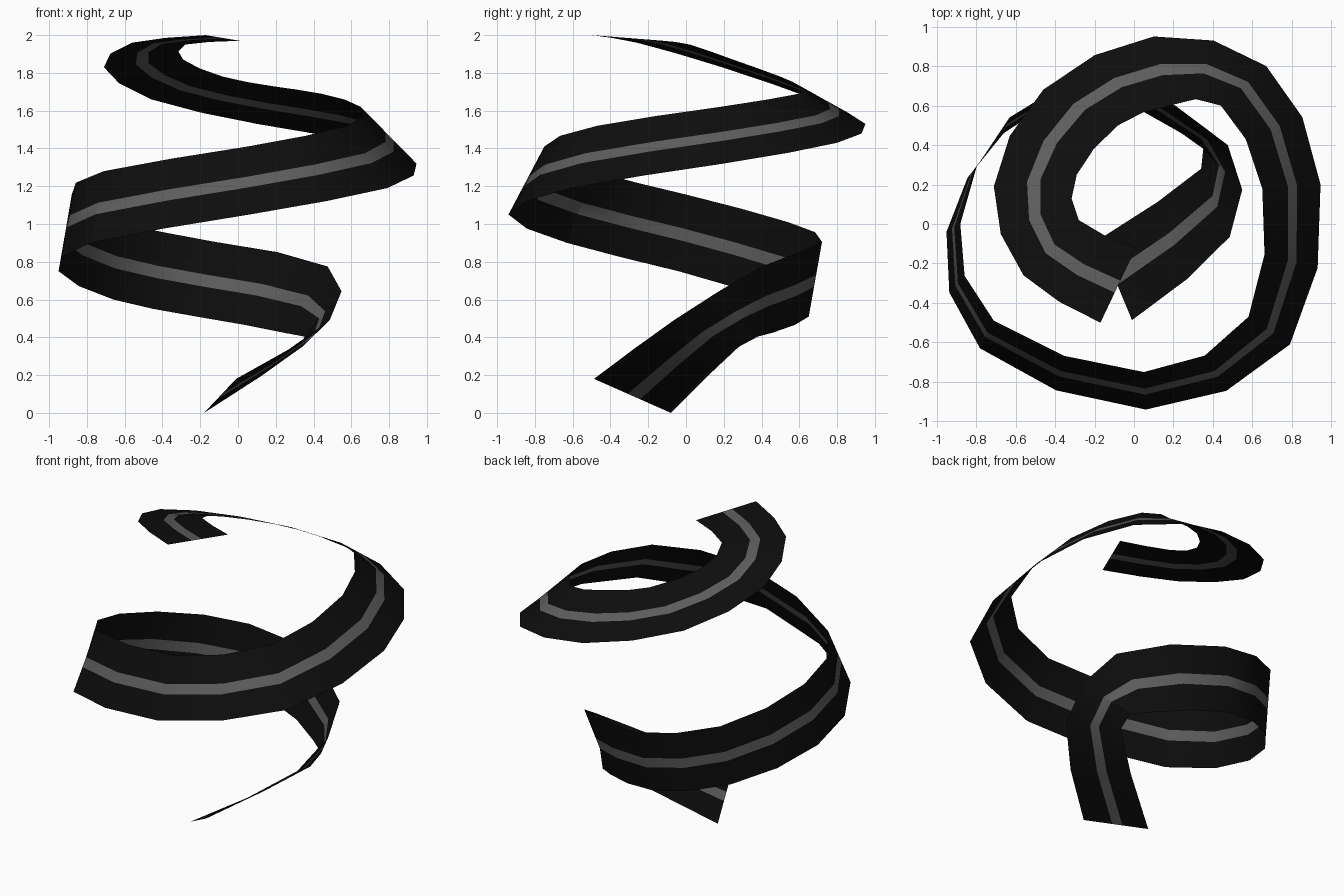
import bpy, bmesh, math
from mathutils import Vector

if "Cube" in bpy.data.objects:
    bpy.data.objects.remove(bpy.data.objects["Cube"])

# Key points of the two ribbon edges, from the top end down to the bottom end
UPPER = [(.01, -.12, 1.97), (-.28, .02, 1.95), (-.29, .25, 1.87), (-.08, .50, 1.78),
         (.18, .60, 1.73), (.44, .60, 1.69), (.65, .18, 1.62), (.58, -.47, 1.52),
         (.05, -.75, 1.41), (-.71, -.49, 1.28), (-.88, .00, 1.156), (-.63, .54, 1.01),
         (-.12, .72, .905), (.475, .40, .775), (.485, -.065, .49), (-.01, -.487, .18)]
LOWER = [(-.17, -.50, 2.0), (-.56, -.26, 1.96), (-.71, .19, 1.83), (-.46, .68, 1.66),
         (.10, .95, 1.53), (.67, .80, 1.43), (.945, .20, 1.32), (.79, -.61, 1.19),
         (.06, -.94, 1.05), (-.78, -.63, .90), (-.95, -.04, .75), (-.66, .46, .60),
         (-.22, .65, .51), (.24, .46, .425), (.34, .28, .35), (-.18, -.08, 0)]
ACROSS = (0, .44, .6, 1)          # edge, stripe start, stripe end, edge


def material(name, value):
    m = bpy.data.materials.new(name)
    m.diffuse_color = (value, value, value, 1)
    m.use_nodes = True
    m.node_tree.nodes["Principled BSDF"].inputs["Base Color"].default_value = m.diffuse_color
    return m


def subdivide(keys):
    """Add one smooth (Catmull-Rom) midpoint between neighbouring key points."""
    p = [Vector(k) for k in keys]
    p = [2 * p[0] - p[1]] + p + [2 * p[-1] - p[-2]]
    out = []
    for a, b, c, d in zip(p, p[1:], p[2:], p[3:]):
        out += [b, (b + c) * 9 / 16 - (a + d) / 16]
    return out + [p[-2]]


# Ribbon: rows of points across the band, with the middle strip as the stripe
bm = bmesh.new()
rows = [[bm.verts.new(u.lerp(l, t)) for t in ACROSS]
        for u, l in zip(subdivide(UPPER), subdivide(LOWER))]
for r, s in zip(rows, rows[1:]):
    for j in range(3):
        f = bm.faces.new((r[j], s[j], s[j + 1], r[j + 1]))
        f.material_index = 1 if j == 1 else 0

mesh = bpy.data.meshes.new("spiral_ribbon")
bm.to_mesh(mesh)
bm.free()
mesh.materials.append(material("black", .004))
mesh.materials.append(material("stripe grey", .11))
ribbon = bpy.data.objects.new("spiral_ribbon", mesh)
bpy.context.collection.objects.link(ribbon)
bpy.context.view_layer.objects.active = ribbon
ribbon.select_set(True)
bpy.ops.object.shade_smooth_by_angle(angle=math.radians(30))
